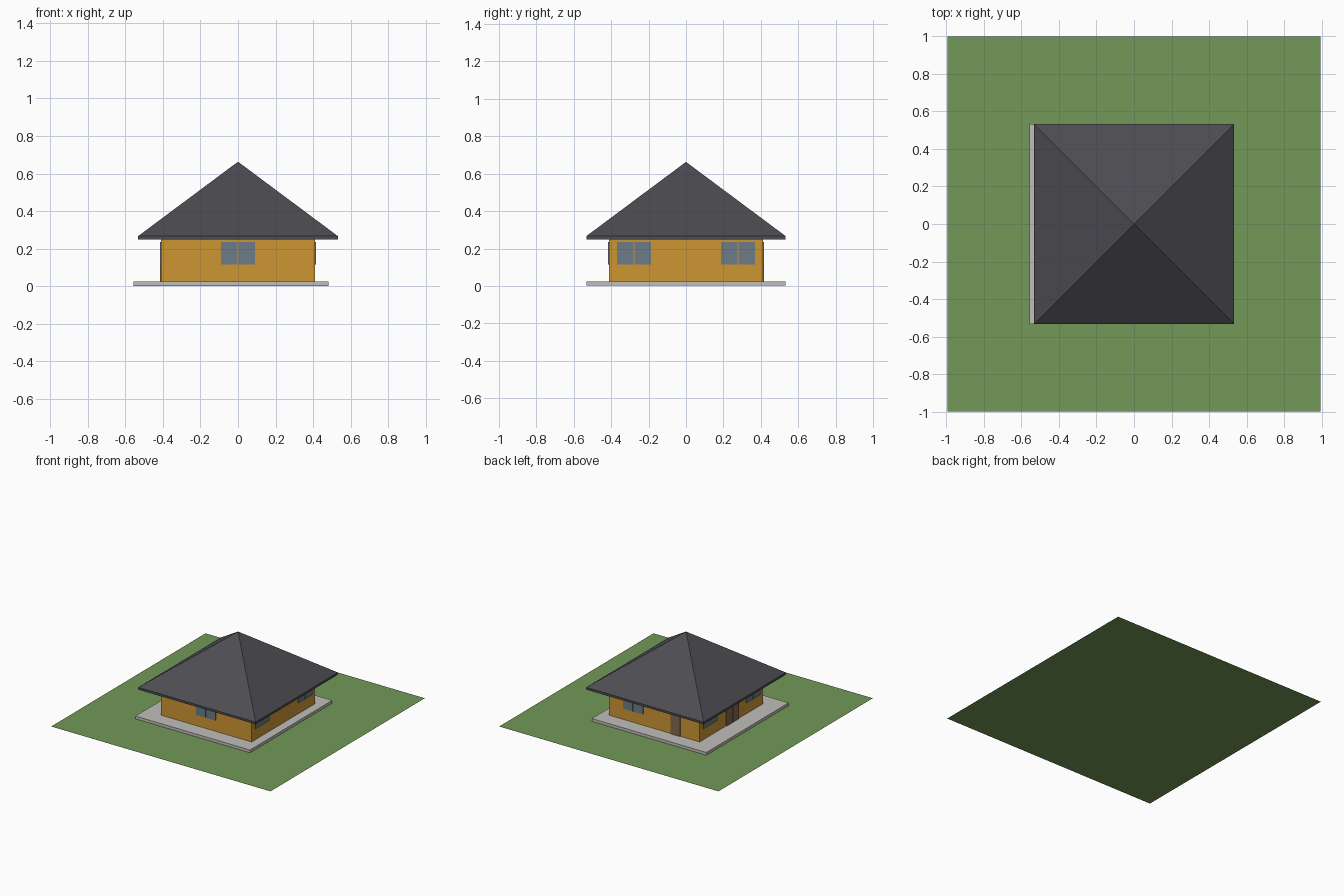
import bpy, bmesh
from math import radians
from mathutils import Matrix, Vector

cube = bpy.data.objects.get("Cube")
if cube:
    bpy.data.objects.remove(cube, do_unlink=True)


def material(name, rgb):
    """Flat material from 0-255 display values, converted to linear."""
    lin = [((c / 255 + 0.055) / 1.055) ** 2.4 for c in rgb]
    m = bpy.data.materials.new(name)
    m.use_nodes = True
    m.diffuse_color = (*lin, 1)
    bsdf = m.node_tree.nodes["Principled BSDF"]
    bsdf.inputs["Base Color"].default_value = (*lin, 1)
    bsdf.inputs["Roughness"].default_value = 0.9
    return m


grass = material("grass green", (115, 152, 89))
paving = material("paving grey", (192, 191, 187))
ochre = material("ochre plaster", (206, 150, 52))
slate = material("slate grey", (77, 76, 81))
glass = material("window glass", (108, 124, 136))
wood = material("door brown", (132, 106, 80))


def finish(name, bm, mat):
    me = bpy.data.meshes.new(name)
    bm.to_mesh(me)
    bm.free()
    me.materials.append(mat)
    ob = bpy.data.objects.new(name, me)
    bpy.context.collection.objects.link(ob)
    return ob


def box(name, low, high, mat, turn=0):
    """Box between two corners, turned about the vertical axis."""
    low, high = Vector(low), Vector(high)
    bm = bmesh.new()
    bmesh.ops.create_cube(bm, size=1)
    bm.transform(Matrix.Rotation(radians(turn), 4, "Z")
                 @ Matrix.Translation((low + high) / 2)
                 @ Matrix.Diagonal((*(high - low), 1)))
    return finish(name, bm, mat)


# Lawn, a single flat sheet
bm = bmesh.new()
bmesh.ops.create_grid(bm, x_segments=1, y_segments=1, size=1)
bm.transform(Matrix.Diagonal((0.995, 1, 1, 1)))
finish("lawn", bm, grass)

# Paving and walls
WALL = 0.411
TOP = 0.248
box("paving_slab", (-0.558, -0.533, 0.001), (0.482, 0.533, 0.024), paving)
box("walls", (-WALL, -WALL, 0.02), (WALL, WALL, TOP), ochre)

# Hipped roof: square fascia with its top face poked up to a point
bm = bmesh.new()
bmesh.ops.create_cube(bm, size=1)
bm.transform(Matrix.Translation((0, 0, TOP + 0.009))
             @ Matrix.Diagonal((1.066, 1.066, 0.018, 1)))
top_face = max(bm.faces, key=lambda f: f.calc_center_median().z)
peak = bmesh.ops.poke(bm, faces=[top_face])["verts"][0]
peak.co.z = 0.663
finish("roof", bm, slate)


def leaves(name, turn, centre, width, bottom, top, count, mat):
    """Row of thin leaves on one wall, with a narrow gap between them."""
    gap = 0.005
    leaf = (width - gap * (count - 1)) / count
    for i in range(count):
        u = centre - width / 2 + i * (leaf + gap)
        box(f"{name}_{i + 1}", (u, -WALL - 0.006, bottom),
            (u + leaf, -WALL + 0.002, top), mat, turn)


# Windows: wall turn and position along that wall
windows = {"front_window": (0, 0), "back_window": (180, -0.19)}
for side, turn in (("left", 90), ("right", 270)):
    for end, u in (("a", -0.278), ("b", 0.278)):
        windows[f"{side}_window_{end}"] = (turn, u)
for name, (turn, u) in windows.items():
    leaves(name, turn, u, 0.18, 0.115, 0.235, 2, glass)

# Doors
leaves("back_door", 180, 0.196, 0.085, 0.024, 0.235, 1, wood)
leaves("double_door", 270, 0.01, 0.16, 0.024, 0.235, 2, wood)
